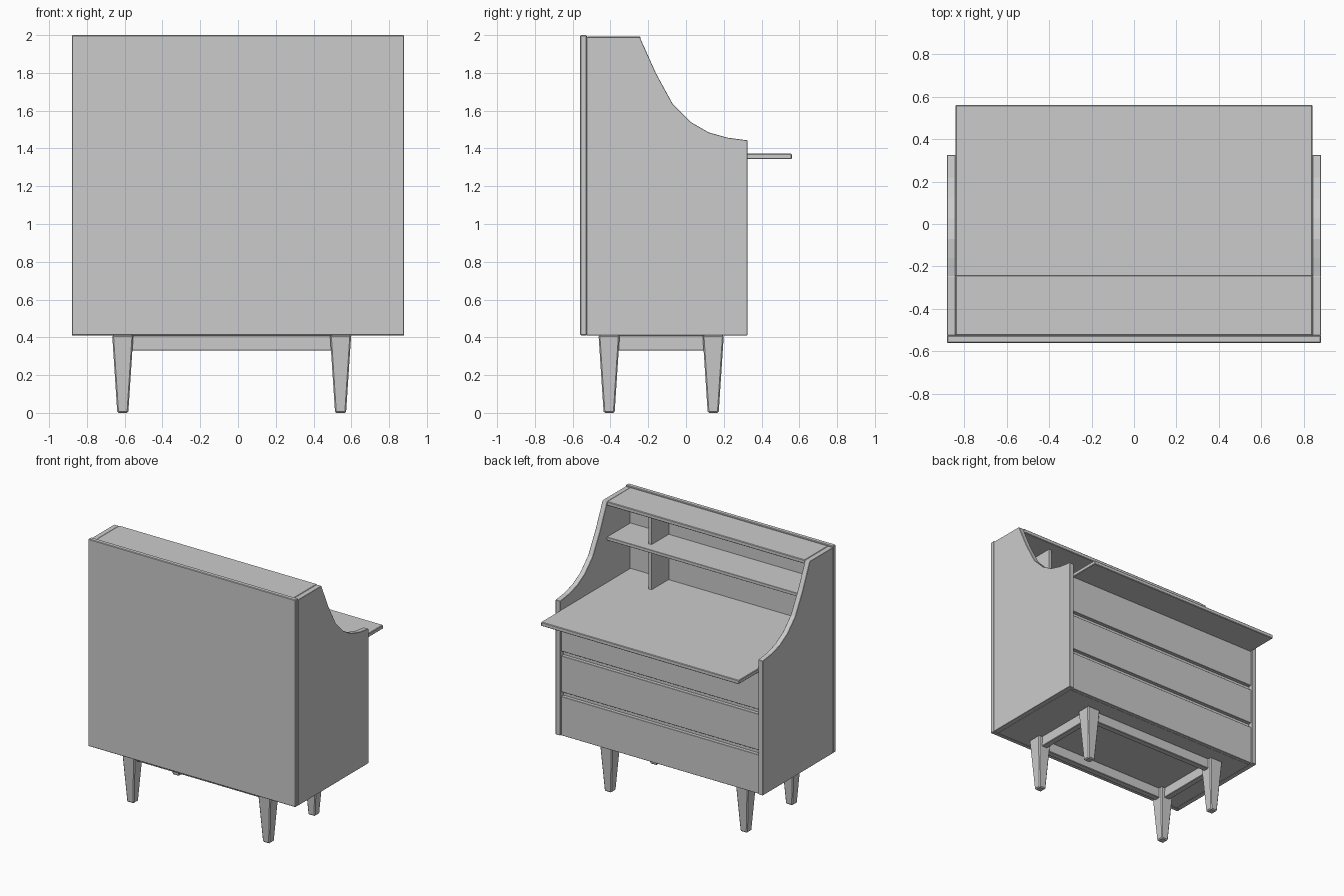
import bpy, bmesh

if "Cube" in bpy.data.objects:
    bpy.data.objects.remove(bpy.data.objects["Cube"])


def finish(name, bm, bevel=0.004):
    bmesh.ops.recalc_face_normals(bm, faces=bm.faces[:])
    mesh = bpy.data.meshes.new(name)
    bm.to_mesh(mesh)
    bm.free()
    ob = bpy.data.objects.new(name, mesh)
    bpy.context.collection.objects.link(ob)
    if bevel:
        mod = ob.modifiers.new("edge", 'BEVEL')
        mod.width = bevel
        mod.segments = 1
        mod.limit_method = 'ANGLE'
        mod.angle_limit = 1.0
    return ob


def box(name, x, y, z, bevel=0.004):
    bm = bmesh.new()
    bmesh.ops.create_cube(bm, size=1)
    for v in bm.verts:
        v.co = [r[0] + (c + 0.5) * (r[1] - r[0]) for c, r in zip(v.co, (x, y, z))]
    return finish(name, bm, bevel)


# Curved side panels
PROFILE = [(-0.525, 0.411), (0.325, 0.411), (0.325, 1.443), (0.22, 1.457),
           (0.12, 1.485), (0.025, 1.54), (-0.07, 1.635), (-0.16, 1.80),
           (-0.245, 1.99), (-0.525, 1.99)]


def side_panel(name, x0, x1):
    bm = bmesh.new()
    face = bm.faces.new([bm.verts.new((x0, y, z)) for y, z in PROFILE])
    ext = bmesh.ops.extrude_face_region(bm, geom=[face])
    moved = [g for g in ext['geom'] if isinstance(g, bmesh.types.BMVert)]
    bmesh.ops.translate(bm, verts=moved, vec=(x1 - x0, 0, 0))
    return finish(name, bm, 0.002)


side_panel("left_side_panel", -0.88, -0.84)
side_panel("right_side_panel", 0.84, 0.88)

# Case boards
W = (-0.84, 0.84)
box("back_panel", (-0.88, 0.88), (-0.56, -0.525), (0.41, 2.0))
box("top_board", W, (-0.525, -0.24), (1.962, 1.992))
box("desk_top", W, (-0.525, 0.56), (1.343, 1.373))
box("bottom_board", W, (-0.525, 0.288), (0.411, 0.44), 0)
box("drawer_backing", W, (0.26, 0.288), (0.44, 1.343), 0)

# Drawer fronts separated by finger gaps
for i, z in enumerate([(0.411, 0.71), (0.745, 1.022), (1.057, 1.342)]):
    box(f"drawer_front_{i + 1}", (-0.838, 0.838), (0.288, 0.317), z, 0.002)

# Upper shelf and its divider
box("upper_shelf", W, (-0.525, -0.24), (1.695, 1.72), 0.002)
box("lower_divider", (0.513, 0.538), (-0.525, -0.315), (1.373, 1.695), 0)
box("upper_divider", (0.513, 0.538), (-0.525, -0.315), (1.72, 1.962), 0)

# Tapered legs
LEG_X, LEG_Y = (-0.61, 0.543), (-0.407, 0.144)
for i, x in enumerate(LEG_X):
    for j, y in enumerate(LEG_Y):
        leg = box(f"leg_{2 * i + j + 1}", (x - 0.056, x + 0.056), (y - 0.056, y + 0.056), (0, 0.411), 0.007)
        for v in leg.data.vertices:
            if v.co.z < 0.1:
                v.co.x = x + (v.co.x - x) * 0.52
                v.co.y = y + (v.co.y - y) * 0.52

# Rails joining the legs
for name, y in zip(("front_rail", "rear_rail"), LEG_Y):
    box(name, (LEG_X[0] + 0.03, LEG_X[1] - 0.03), (y - 0.024, y + 0.024), (0.33, 0.411))
for name, x in zip(("left_rail", "right_rail"), LEG_X):
    box(name, (x - 0.024, x + 0.024), (LEG_Y[0] + 0.03, LEG_Y[1] - 0.03), (0.33, 0.411))
